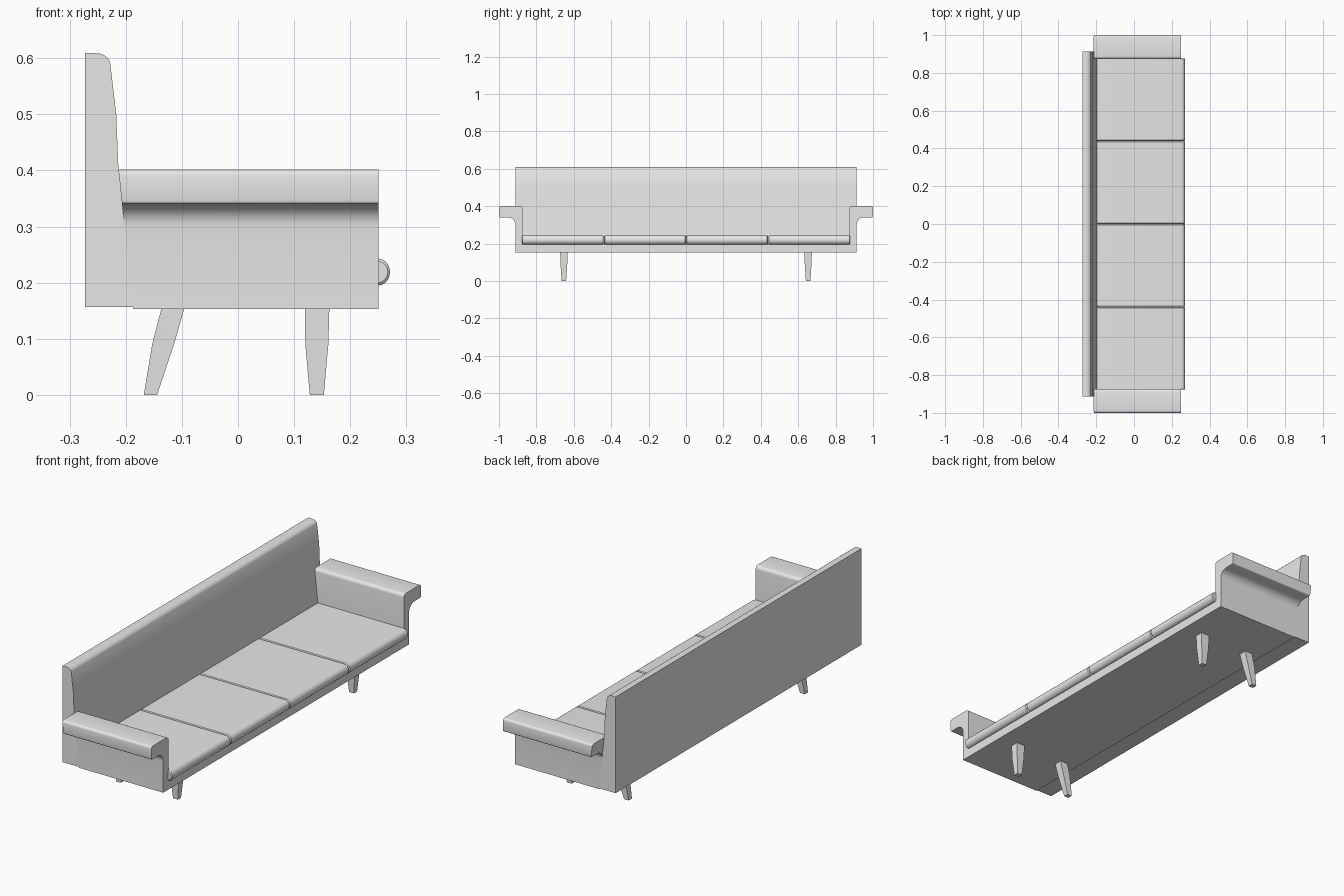
import bpy, bmesh, math

cube = bpy.data.objects.get("Cube")
if cube:
    bpy.data.objects.remove(cube, do_unlink=True)

grey = bpy.data.materials.new("plain_grey")
grey.use_nodes = True
grey.diffuse_color = (0.8, 0.8, 0.8, 1)
grey.node_tree.nodes["Principled BSDF"].inputs["Base Color"].default_value = (0.8, 0.8, 0.8, 1)


def loft(name, rings):
    """Skin a list of matching closed rings and cap both ends."""
    bm = bmesh.new()
    loops = [[bm.verts.new(p) for p in ring] for ring in rings]
    n = len(loops[0])
    for a, b in zip(loops, loops[1:]):
        for i in range(n):
            j = (i + 1) % n
            bm.faces.new((a[i], a[j], b[j], b[i]))
    bm.faces.new(loops[0])
    bm.faces.new(loops[-1])
    bmesh.ops.recalc_face_normals(bm, faces=bm.faces)
    mesh = bpy.data.meshes.new(name)
    bm.to_mesh(mesh)
    bm.free()
    mesh.materials.append(grey)
    obj = bpy.data.objects.new(name, mesh)
    bpy.context.collection.objects.link(obj)
    bpy.ops.object.select_all(action='DESELECT')
    obj.select_set(True)
    bpy.context.view_layer.objects.active = obj
    bpy.ops.object.shade_smooth_by_angle(angle=math.radians(35))
    return obj


def arc(cu, cv, ru, rv, start, end, steps=6):
    angles = [math.radians(start + (end - start) * i / steps) for i in range(steps + 1)]
    return [(cu + ru * math.cos(a), cv + rv * math.sin(a)) for a in angles]


def along_y(name, profile, y0, y1):
    return loft(name, [[(x, y, z) for x, z in profile] for y in (y0, y1)])


def back_line(z):
    """Front surface of the sloping backrest."""
    return -0.187 - (z - 0.155) * 0.106


# Backrest with a slanted front and rounded top edge
back = [(-0.273, 0.157), (-0.273, 0.609)]
back += arc(-0.253, 0.587, 0.026, 0.022, 90, 15, 5)
back += [(-0.217, 0.50), (back_line(0.40), 0.40), (back_line(0.157), 0.157)]
along_y("backrest", back, -0.912, 0.912)

# Seat base between the arms
along_y("seat_base", [(-0.187, 0.153), (0.25, 0.153), (0.25, 0.2), (-0.19, 0.2)], -0.875, 0.875)

# Four seat cushions with rounded fronts and softened ends
cushion = [(-0.2, 0.195)] + arc(0.25, 0.219, 0.021, 0.024, -90, 90, 10) + [(-0.2, 0.243)]
width, soft = 0.439, 0.004
for i in range(4):
    y0 = -0.878 + i * width + 0.001
    y1 = y0 + width - 0.002
    rings = []
    for y, inset in ((y0, soft), (y0 + soft, 0), (y1 - soft, 0), (y1, soft)):
        rings.append([(x - (inset if x > 0 else 0), y,
                       0.219 + (z - 0.219) * (1 - inset / 0.024)) for x, z in cushion])
    loft(f"seat_cushion_{i + 1}", rings)

# Arms: upright panel flaring outward into a flat rest
arm = [(0.873, 0.153), (0.912, 0.153)]
arm += arc(0.952, 0.30, 0.04, 0.04, 180, 90, 8)
arm += arc(0.994, 0.346, 0.006, 0.006, -90, 0, 3)
arm += arc(0.988, 0.39, 0.012, 0.012, 0, 90, 4)
arm += arc(0.889, 0.386, 0.016, 0.016, 90, 180, 5)
for side, sign in (("left", 1), ("right", -1)):
    loft(f"{side}_arm", [[(back_line(z), sign * y, z) for y, z in arm],
                         [(0.25, sign * y, z) for y, z in arm]])

# Tapered square legs: height, x range, half width
front_leg = [(0, 0.128, 0.153, 0.012), (0.09, 0.12, 0.161, 0.018), (0.16, 0.119, 0.163, 0.02)]
rear_leg = [(0, -0.168, -0.144, 0.012), (0.09, -0.153, -0.114, 0.018), (0.16, -0.135, -0.094, 0.02)]
for name, sections in (("front_leg", front_leg), ("rear_leg", rear_leg)):
    for side, y in (("left", 0.653), ("right", -0.653)):
        loft(f"{side}_{name}", [[(a, y - w, z), (b, y - w, z), (b, y + w, z), (a, y + w, z)]
                                for z, a, b, w in sections])
